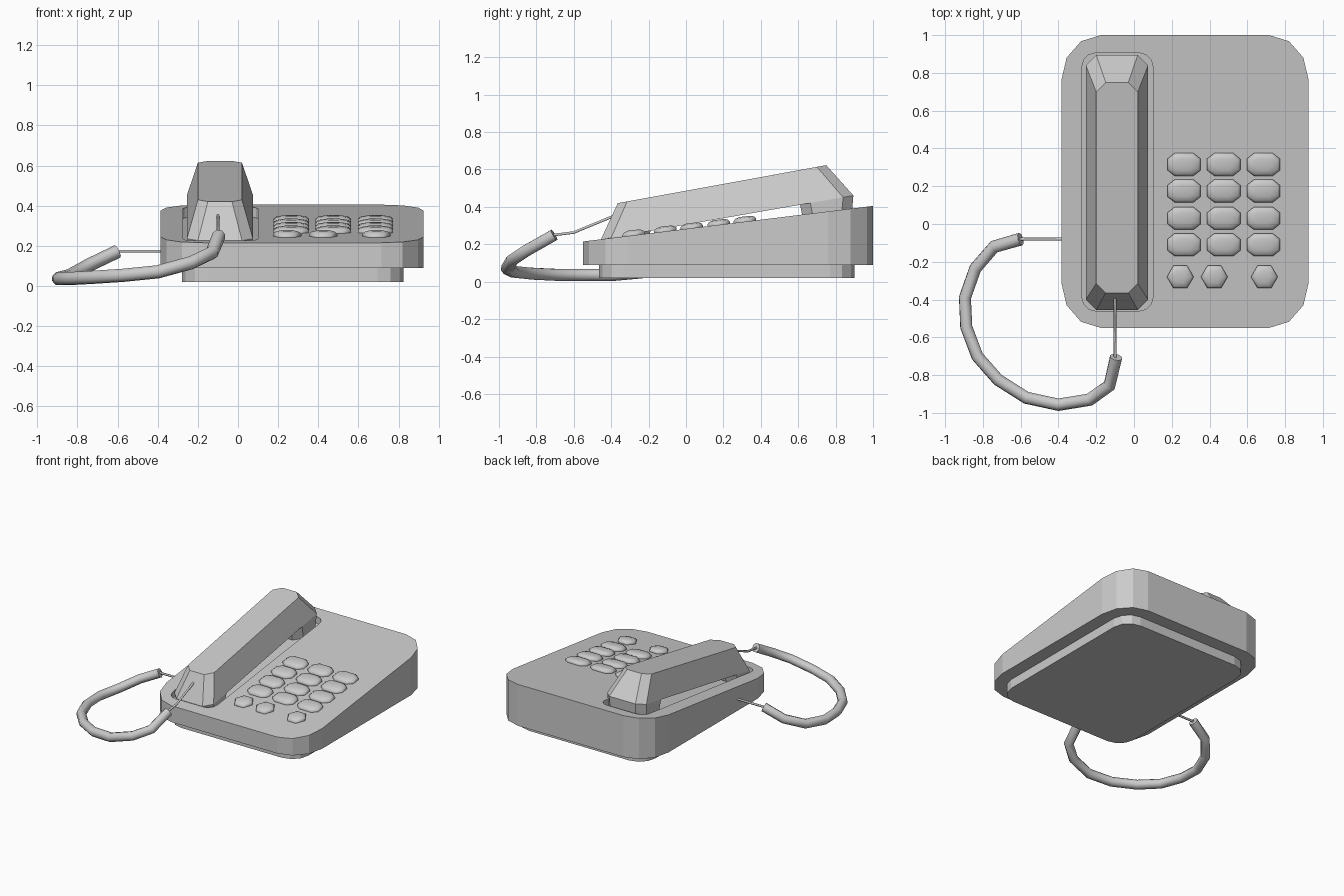
import bpy, bmesh
from math import cos, sin, pi

if "Cube" in bpy.data.objects:
    bpy.data.objects.remove(bpy.data.objects["Cube"])


def deck(y):
    """Height of the sloping top of the body."""
    return 0.215 + 0.1226 * (y + 0.55)


def rounded(x0, x1, y0, y1, rx, ry, seg=3):
    """Rounded rectangle outline, counter-clockwise."""
    pts = []
    for k, (cx, cy) in enumerate([(x1 - rx, y1 - ry), (x0 + rx, y1 - ry),
                                  (x0 + rx, y0 + ry), (x1 - rx, y0 + ry)]):
        for i in range(seg + 1):
            a = (k + i / seg) * pi / 2
            pts.append((cx + rx * cos(a), cy + ry * sin(a)))
    return pts


def ring(pts, height):
    return [(x, y, height(y)) for x, y in pts]


def loft(name, rings, smooth=None):
    """Closed solid through rings with equal point counts."""
    bm = bmesh.new()
    vs = [[bm.verts.new(p) for p in r] for r in rings]
    n = len(vs[0])
    for a, b in zip(vs, vs[1:]):
        for i in range(n):
            j = (i + 1) % n
            bm.faces.new((a[i], a[j], b[j], b[i]))
    bm.faces.new(vs[0][::-1])
    bm.faces.new(vs[-1])
    bmesh.ops.recalc_face_normals(bm, faces=bm.faces)
    me = bpy.data.meshes.new(name)
    bm.to_mesh(me)
    bm.free()
    ob = bpy.data.objects.new(name, me)
    bpy.context.collection.objects.link(ob)
    if smooth:
        for p in me.polygons:
            p.use_smooth = True
    return ob


def tube(name, pts, radius, res):
    cu = bpy.data.curves.new(name, 'CURVE')
    cu.dimensions = '3D'
    cu.bevel_depth = radius
    cu.bevel_resolution = res
    cu.use_fill_caps = True
    sp = cu.splines.new('POLY')
    sp.points.add(len(pts) - 1)
    for q, p in zip(sp.points, pts):
        q.co = (*p, 1)
    ob = bpy.data.objects.new(name, cu)
    bpy.context.collection.objects.link(ob)
    return ob


# Foot plate and wedge-shaped body
foot = rounded(-0.28, 0.825, -0.465, 0.90, 0.13, 0.13)
loft("foot_plate", [ring(foot, lambda y: 0.02), ring(foot, lambda y: 0.10)])
shell = rounded(-0.385, 0.925, -0.55, 1.0, 0.21, 0.24)
body = loft("body", [ring(shell, lambda y: 0.09), ring(shell, deck)])

# Cradle recess cut into the sloping top
slot = rounded(-0.275, 0.10, -0.46, 0.905, 0.07, 0.07)
cutter = loft("cradle_cutter", [ring(slot, lambda y: deck(y) - 0.05),
                                ring(slot, lambda y: deck(y) + 0.2)])
cutter.hide_render = True
cutter.hide_viewport = True
cut = body.modifiers.new("cradle", 'BOOLEAN')
cut.operation = 'DIFFERENCE'
cut.object = cutter
cut.solver = 'EXACT'

# Handset: chamfered grip tapering upward, with ear and mouth blocks below
def under(y):
    return 0.225 + 0.174 * (y + 0.46)

low = rounded(-0.255, 0.075, -0.455, 0.895, 0.055, 0.055, 1)
top = rounded(-0.20, 0.02, -0.365, 0.75, 0.05, 0.05, 1)
loft("handset_grip", [ring(low, under),
                      ring(top, lambda y: 0.42 + 0.182 * (y + 0.365))])
for part, y0, y1, d in (("earpiece", 0.61, 0.895, 0.02), ("mouthpiece", -0.455, -0.19, 0.01)):
    a = rounded(-0.255, 0.075, y0, y1, 0.055, 0.055, 1)
    b = rounded(-0.25, 0.07, y0 + d, y1 - 0.01, 0.055, 0.055, 1)
    loft(part, [ring(b, lambda y: deck(y) - 0.045), ring(a, under)])

# Keys: low domes sitting on the slope
wide = [(0.088, -0.03), (0.088, 0.03), (0.05, 0.06), (-0.05, 0.06),
        (-0.088, 0.03), (-0.088, -0.03), (-0.05, -0.06), (0.05, -0.06)]
hexa = [(0.071, 0), (0.036, 0.06), (-0.036, 0.06),
        (-0.071, 0), (-0.036, -0.06), (0.036, -0.06)]


def key(name, cx, cy, outline):
    rings = []
    for s, h in ((1, -0.01), (1, 0.01), (0.85, 0.021), (0.5, 0.028)):
        pts = [(cx + x * s, cy + y * s) for x, y in outline]
        rings.append(ring(pts, lambda y, h=h: deck(y) + h))
    loft(name, rings, smooth=True)


for r, cy in enumerate((0.315, 0.175, 0.03, -0.11)):
    for c, cx in enumerate((0.265, 0.475, 0.685)):
        key(f"key_{r}_{c}", cx, cy, wide)
for c, cx in enumerate((0.245, 0.425, 0.69)):
    key(f"function_key_{c}", cx, -0.28, hexa)

# Cord: thick looping sleeve with thin wire at both ends
tube("cord", [(-0.60, -0.08, 0.172), (-0.74, -0.12, 0.105), (-0.84, -0.235, 0.05),
              (-0.895, -0.39, 0.036), (-0.888, -0.545, 0.036), (-0.83, -0.70, 0.037),
              (-0.72, -0.825, 0.043), (-0.57, -0.92, 0.053), (-0.40, -0.957, 0.07),
              (-0.235, -0.93, 0.115), (-0.13, -0.855, 0.165), (-0.095, -0.705, 0.25)], 0.034, 2)
tube("wire_body", [(-0.36, -0.08, 0.173), (-0.62, -0.08, 0.173)], 0.008, 1)
tube("wire_handset", [(-0.10, -0.73, 0.247), (-0.10, -0.60, 0.263),
                      (-0.10, -0.39, 0.35)], 0.008, 1)
